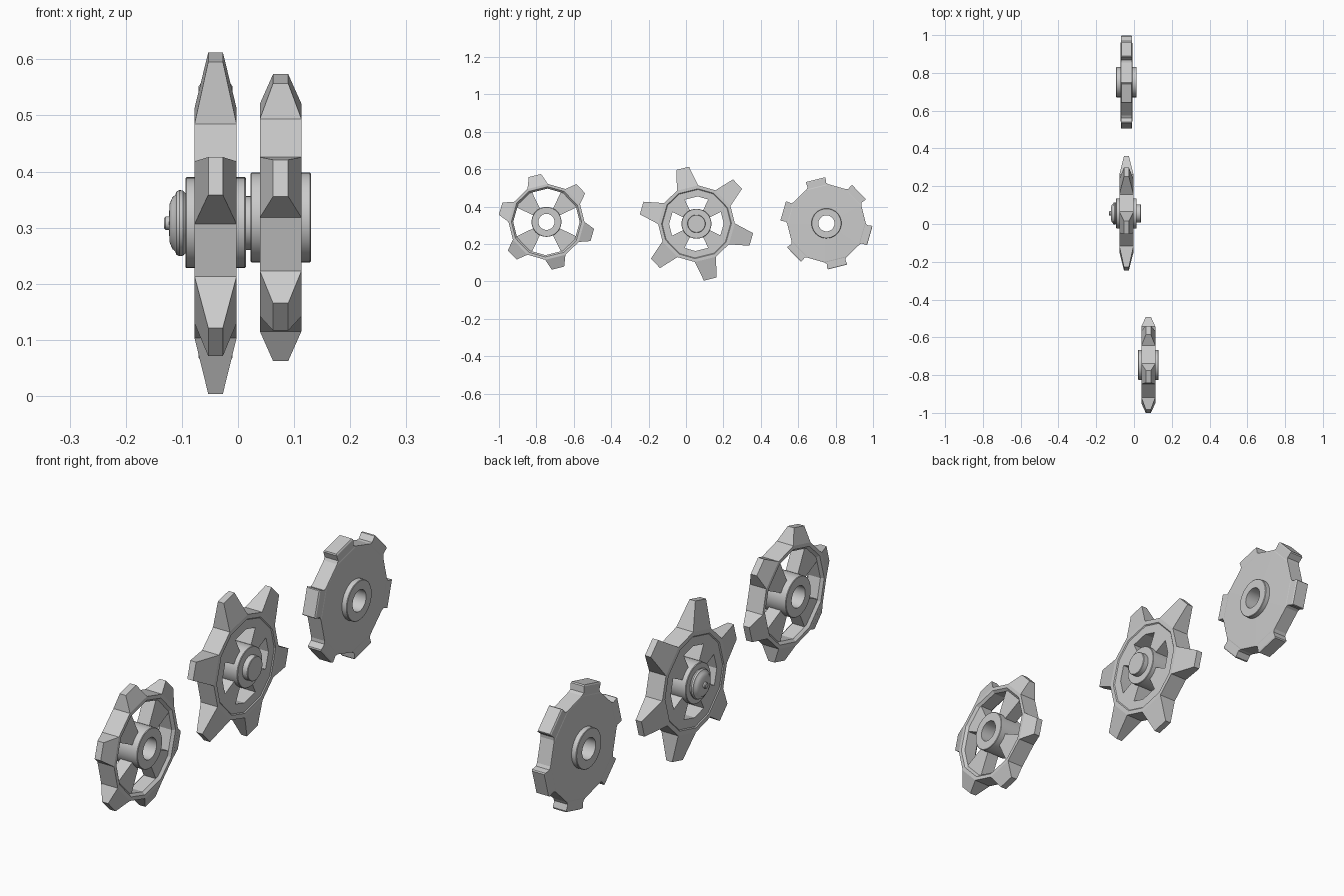
import bpy, bmesh
from math import cos, sin, radians, pi

if "Cube" in bpy.data.objects:
    bpy.data.objects.remove(bpy.data.objects["Cube"])

TEETH = [radians(-16 + 60 * k) for k in range(6)]


def ring_mesh(profile, angles, wrap=True):
    """Sweep a closed (radius, x) profile around the x axis through the angles."""
    bm = bmesh.new()
    rings = [[bm.verts.new((x, r * cos(a), r * sin(a))) for r, x in profile] for a in angles]
    n, m = len(angles), len(profile)
    faces = {}
    for i in range(n if wrap else n - 1):
        a, b = rings[i], rings[(i + 1) % n]
        for j in range(m):
            k = (j + 1) % m
            if profile[j][0] == 0 and profile[k][0] == 0:
                continue
            faces[i, j] = bm.faces.new((a[j], a[k], b[k], b[j]))
    if not wrap:
        bm.faces.new(rings[0])
        bm.faces.new(rings[-1])
    return bm, faces


def finish(bm, name, loc, smooth=False):
    bmesh.ops.remove_doubles(bm, verts=bm.verts, dist=1e-5)
    bmesh.ops.recalc_face_normals(bm, faces=bm.faces)
    me = bpy.data.meshes.new(name)
    bm.to_mesh(me)
    bm.free()
    ob = bpy.data.objects.new(name, me)
    ob.location = loc
    bpy.context.collection.objects.link(ob)
    if smooth:
        bpy.context.view_layer.objects.active = ob
        ob.select_set(True)
        bpy.ops.object.shade_smooth_by_angle(angle=radians(35))
        ob.select_set(False)
    return ob


def lathe(name, profile, loc, seg=40):
    bm, _ = ring_mesh(profile, [2 * pi * i / seg for i in range(seg)])
    return finish(bm, name, loc, True)


def toothed_rim(name, loc, profile, half_angle, stations):
    """Twelve-sided rim; profile edge 0 is the outer wall, teeth grow from it."""
    h = radians(half_angle)
    angles = [t + s * h for t in TEETH for s in (-1, 1)]
    bm, faces = ring_mesh(profile, angles)
    for i, t in enumerate(TEETH):
        f = faces[2 * i, 0]
        for r, hw, hx in stations:
            res = bmesh.ops.extrude_discrete_faces(bm, faces=[f])
            f = res["faces"][0]
            for v in f.verts:
                side = 1 if -v.co.y * sin(t) + v.co.z * cos(t) > 0 else -1
                v.co = (hx if v.co.x > 0 else -hx,
                        r * cos(t) - side * hw * sin(t),
                        r * sin(t) + side * hw * cos(t))
    return finish(bm, name, loc)


def spokes(name, loc, r0, r1, hx, half_angle):
    """Four flared spokes on the diagonals."""
    for k in range(4):
        c = 45 + 90 * k
        ang = [radians(c + half_angle * (i / 4 - 1)) for i in range(9)]
        bm, _ = ring_mesh([(r1, -hx), (r1, hx), (r0, hx), (r0, -hx)], ang, wrap=False)
        finish(bm, f"{name}_{k + 1}", loc)


def hub(name, loc):
    lathe(name, [(.08, -.052), (.08, .052), (.078, .054), (.043, .054),
                 (.043, -.054), (.078, -.054)], loc)


# Front sprocket: thin rim with open spokes
A = (.076, -.746, .318)
toothed_rim("front_rim", A,
            [(.203, -.037), (.203, .037), (.188, .037), (.178, .027), (.178, -.027), (.188, -.037)],
            16, [(.255, .034, .0135)])
spokes("front_spoke", A, .07, .182, .027, 19)
hub("front_hub", A)

# Middle sprocket: broad rim with long teeth
B = (-.04, .056, .308)
toothed_rim("middle_rim", B,
            [(.205, -.0375), (.205, .0375), (.187, .0375), (.183, .034), (.146, .034),
             (.146, -.034), (.183, -.034), (.187, -.0375)],
            16.5, [(.305, .035, .013)])
spokes("middle_spoke", B, .07, .15, .034, 19)
hub("middle_hub", B)

# Axle bolt through the middle sprocket, with a domed cap
lathe("axle_bolt", [(0, .077), (.046, .077), (.048, .075), (.048, -.053), (.054, -.054),
                    (.058, -.058), (.059, -.064), (.056, -.070), (.050, -.072), (.046, -.077),
                    (.034, -.082), (.012, -.083), (.012, -.089), (.009, -.092), (0, -.092)], B)

# Rear sprocket: solid plate with short broad teeth
C = (-.04, .751, .31)
toothed_rim("rear_plate", C,
            [(.210, -.030), (.210, .030), (.206, .031), (.06, .033), (.06, -.033), (.206, -.031)],
            16.5, [(.211, .051, .030), (.236, .054, .030), (.241, .051, .027)])
hub("rear_hub", C)
